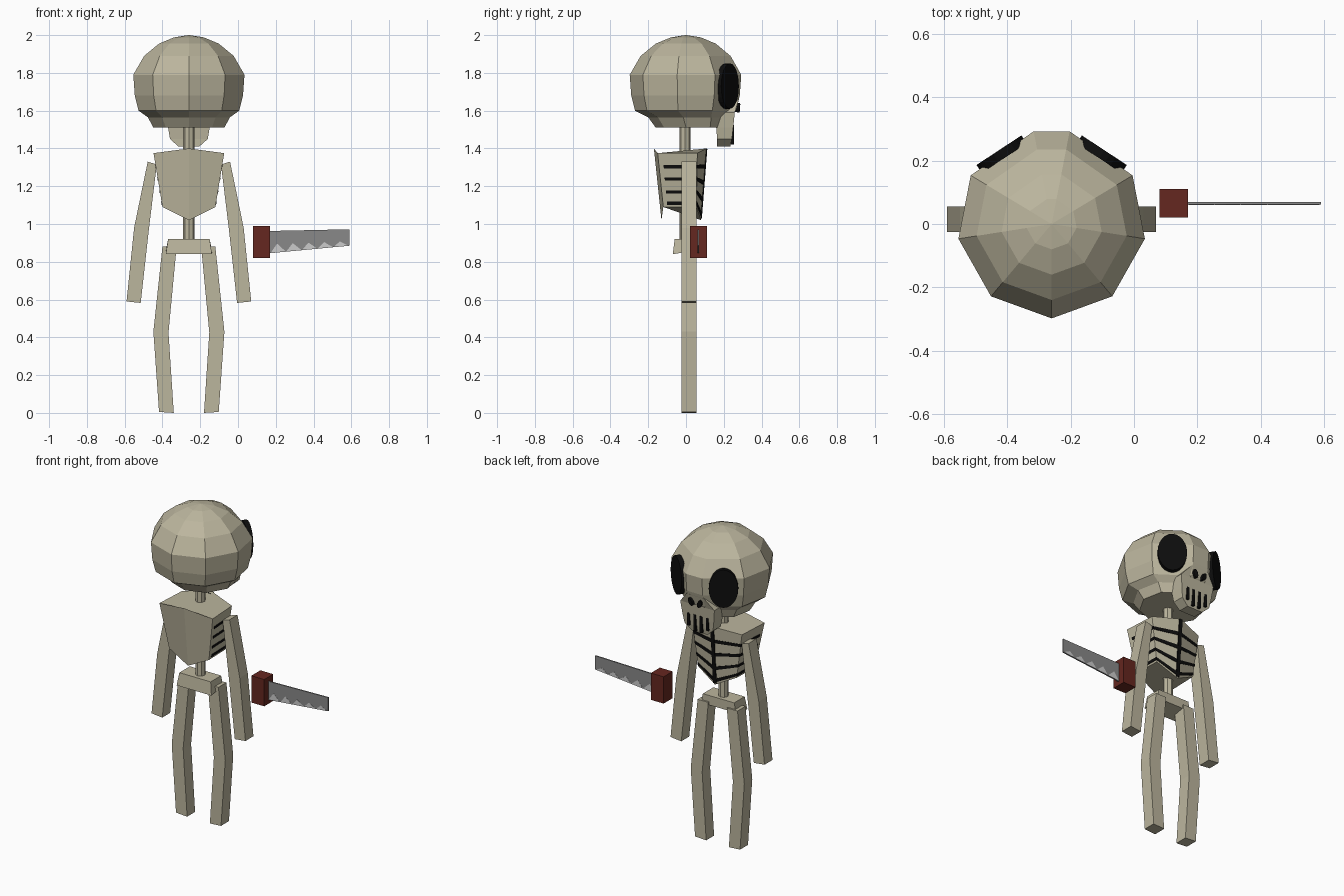
import bpy, bmesh
from math import sin, cos, radians, pi
from mathutils import Vector

if "Cube" in bpy.data.objects:
    bpy.data.objects.remove(bpy.data.objects["Cube"])

CX = -0.26  # the figure stands left of centre, face towards +y


def material(name, rgb):
    m = bpy.data.materials.new(name)
    m.diffuse_color = (*rgb, 1)
    m.use_nodes = True
    m.node_tree.nodes["Principled BSDF"].inputs["Base Color"].default_value = m.diffuse_color
    return m


BONE = material("bone", (0.50, 0.465, 0.34))
BLACK = material("black", (0.004, 0.004, 0.004))
RED = material("handle_red", (0.13, 0.02, 0.014))
STEEL = material("steel", (0.25, 0.25, 0.25))
EDGE = material("bright_steel", (0.55, 0.55, 0.55))


def loft(name, rings, mat, ox=CX):
    """Join rings of equal point count and cap both ends."""
    bm = bmesh.new()
    loops = [[bm.verts.new((p[0] + ox, p[1], p[2])) for p in r] for r in rings]
    n = len(loops[0])
    for a, b in zip(loops, loops[1:]):
        for i in range(n):
            bm.faces.new((a[i], a[(i + 1) % n], b[(i + 1) % n], b[i]))
    bm.faces.new(loops[0])
    bm.faces.new(loops[-1])
    bmesh.ops.recalc_face_normals(bm, faces=bm.faces)
    me = bpy.data.meshes.new(name)
    bm.to_mesh(me)
    bm.free()
    me.materials.append(mat)
    ob = bpy.data.objects.new(name, me)
    bpy.context.collection.objects.link(ob)
    return ob


def slab(name, outline, y0, y1, mat, ox=CX):
    return loft(name, [[(x, y, z) for x, z in outline] for y in (y0, y1)], mat, ox)


def rect(hx, y0, y1, z):
    return [(-hx, y0, z), (hx, y0, z), (hx, y1, z), (-hx, y1, z)]


def disc(name, centre, normal, rx, rz, mat, depth=0.02, tilt=0.0, n=24):
    """Flat elliptical plug whose outer face passes through centre."""
    nrm = Vector(normal).normalized()
    side = Vector((0, 0, 1)).cross(nrm).normalized()
    up = nrm.cross(side)
    ring = []
    for i in range(n):
        a = 2 * pi * i / n
        u, v = rx * cos(a), rz * sin(a)
        ring.append(Vector(centre) + side * (u * cos(tilt) - v * sin(tilt))
                    + up * (u * sin(tilt) + v * cos(tilt)))
    return loft(name, [ring, [p - nrm * depth for p in ring]], mat)


# Skull: nine-sided rings with a narrow flat face
angles = [-90, -50, -9, 31, 79, 101, 149, 189, 230]
rings = []
for r, z, y in [(0.19, 1.51, 0.03), (0.22, 1.565, 0.02), (0.27, 1.60, 0), (0.29, 1.68, 0),
                (0.298, 1.79, 0), (0.24, 1.89, 0), (0.16, 1.955, 0), (0.08, 1.988, 0), (0.004, 2.0, 0)]:
    rings.append([(r * cos(radians(a)), y + r * sin(radians(a)), z) for a in angles])
loft("skull", rings, BONE)

# Upper jaw with gaps between the teeth
loft("jaw", [rect(0.06, 0.1, 0.28, 1.66), rect(0.12, 0.1, 0.258, 1.59), rect(0.11, 0.16, 0.25, 1.51),
             rect(0.10, 0.165, 0.243, 1.45), rect(0.055, 0.165, 0.235, 1.41)], BONE)
for i, x in enumerate((-0.066, -0.022, 0.022, 0.066)):
    low = 1.42 if abs(x) < 0.05 else 1.445
    slab(f"tooth_gap_{i}", [(x - 0.008, low), (x + 0.008, low), (x + 0.008, 1.525), (x - 0.008, 1.525)],
         0.22, 0.254, BLACK)

# Eye sockets and nose holes
for s, tag in ((1, "right"), (-1, "left")):
    n = Vector((0.55 * s, 0.835, 0))
    disc(f"eye_{tag}", Vector((0.163 * s, 0.228, 1.73)) + n * 0.006, n, 0.085, 0.12, BLACK, 0.03)
    disc(f"nose_{tag}", (0.032 * s, 0.285, 1.615), (0.1 * s, 1, -0.1), 0.014, 0.026, BLACK,
         0.03, 0.35 * s, 10)

# Neck and lower spine
for name, z0, z1 in (("neck", 1.37, 1.56), ("spine", 0.88, 1.08)):
    loft(name, [[(0.03 * cos(pi * i / 4), -0.005 + 0.03 * sin(pi * i / 4), z) for i in range(8)]
                for z in (z0, z1)], BONE)

# Rib cage: six-sided, pointed at breastbone and backbone
top = [(0, -0.17, 1.40), (0.187, -0.15, 1.375), (0.175, 0.06, 1.375), (0, 0.11, 1.40)]
low = [(0, -0.13, 1.02), (0.14, -0.12, 1.09), (0.135, 0.055, 1.09), (0, 0.08, 1.02)]


def closed(half):
    return half + [(-x, y, z) for x, y, z in half[2:0:-1]]


loft("rib_cage", [closed(top), closed(low)], BONE)


def on_chest(i, u, t):
    """Point on chest panel i: u across, t down."""
    return Vector(top[i]).lerp(Vector(top[i + 1]), u).lerp(
        Vector(low[i]).lerp(Vector(low[i + 1]), u), t)


# Dark gaps between ribs, on the sides and the front
for s, tag in ((1, "right"), (-1, "left")):
    for i, u0, u1 in ((1, 0.12, 1.0), (2, 0.0, 1.0)):
        for k, t in enumerate((0.25, 0.48, 0.72, 0.93)):
            q = [on_chest(i, u, v) for u, v in ((u0, t - 0.03), (u1, t - 0.03), (u1, t + 0.03), (u0, t + 0.03))]
            nrm = (q[1] - q[0]).cross(q[3] - q[0]).normalized()
            if nrm.x + nrm.y < 0:
                nrm = -nrm
            loft(f"rib_gap_{tag}_{i}_{k}",
                 [[((p + nrm * d).x * s, (p + nrm * d).y, (p + nrm * d).z) for p in q]
                  for d in (-0.006, 0.003)], BLACK)
loft("breastbone_gap", [[(-0.011, y, z), (0.011, y, z), (0.011, y - 0.03, z), (-0.011, y - 0.03, z)]
                        for y, z in ((0.113, 1.398), (0.084, 1.03))], BLACK)

# Pelvis
loft("pelvis", [[(-0.122, -0.07, 0.84), (0.122, -0.07, 0.84), (0.122, 0.045, 0.86), (-0.122, 0.045, 0.86)],
                rect(0.11, -0.06, 0.045, 0.92)], BONE)

# Arms and legs: bent square bars
arm = [(0.17, 1.315), (0.218, 1.33), (0.29, 0.98), (0.33, 0.59), (0.255, 0.582), (0.212, 0.97)]
leg = [(0.065, 0.88), (0.14, 0.88), (0.188, 0.43), (0.158, 0.005), (0.08, 0.0), (0.108, 0.425)]
for s, tag in ((1, "right"), (-1, "left")):
    for name, outline in (("arm", arm), ("leg", leg)):
        slab(f"{name}_{tag}", [(x * s, z) for x, z in outline], -0.025, 0.055, BONE)

# Hand saw: grip, tapered blade and bright teeth
slab("saw_handle", [(0.08, 0.82), (0.17, 0.82), (0.17, 0.99), (0.08, 0.99)], 0.02, 0.11, RED, 0)
slab("saw_blade", [(0.165, 0.845), (0.59, 0.885), (0.59, 0.972), (0.165, 0.963)], 0.061, 0.069, STEEL, 0)
for k in range(5):
    x = 0.172 + 0.083 * k
    z = 0.846 + 0.0078 * k
    slab(f"saw_tooth_{k}", [(x, z), (x + 0.082, z + 0.0075), (x + 0.035, z + 0.05 - 0.005 * k)],
         0.060, 0.070, EDGE, 0)
